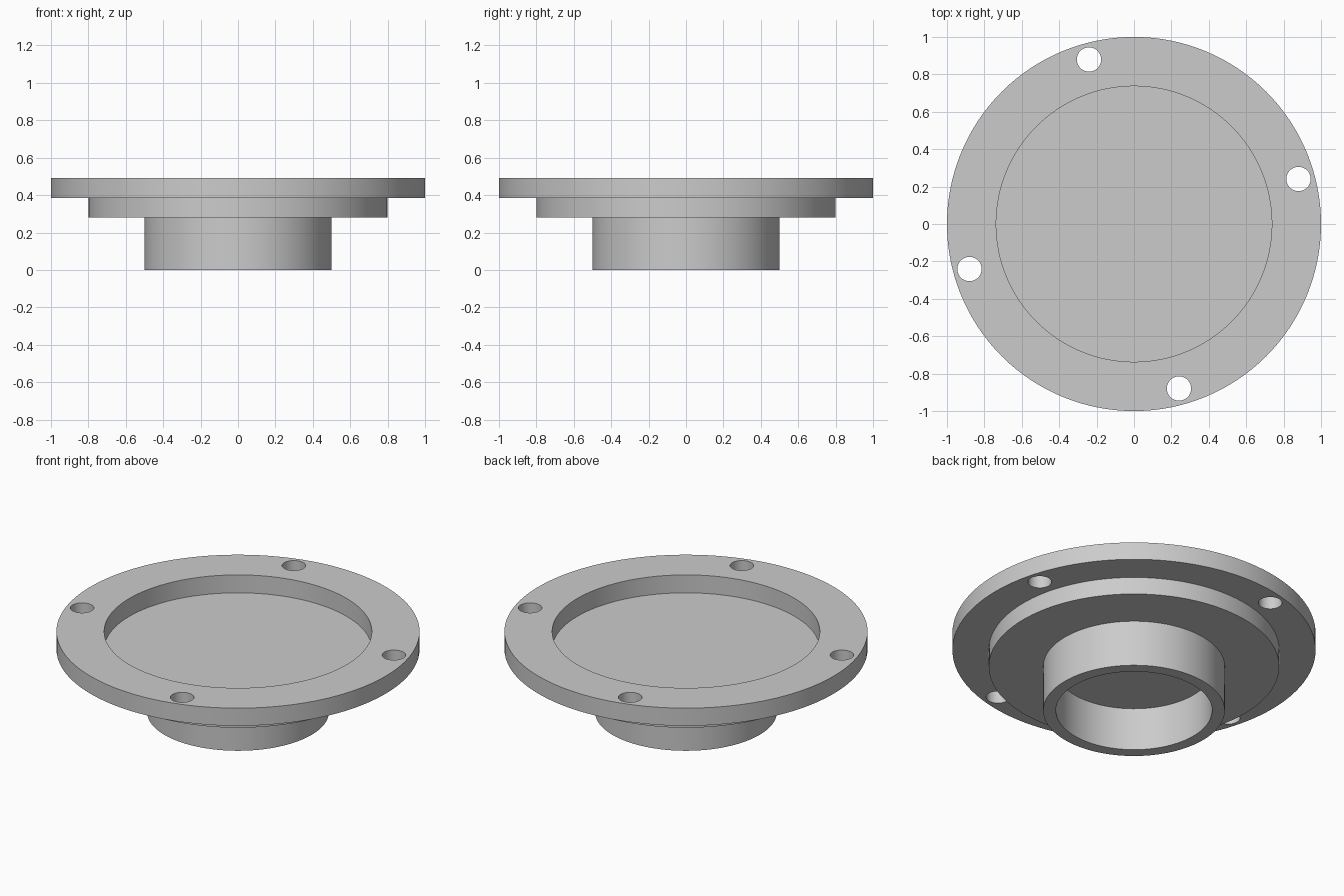
import bpy, bmesh, math
from mathutils import Matrix

if "Cube" in bpy.data.objects:
    bpy.data.objects.remove(bpy.data.objects["Cube"], do_unlink=True)

SEGMENTS = 128
HOLE_COUNT = 4
HOLE_ORBIT, HOLE_RADIUS = 0.912, 0.065
HOLE_START = math.radians(15.3)

grey = bpy.data.materials.new("plain_grey")
grey.use_nodes = True
grey.diffuse_color = (0.6, 0.6, 0.6, 1)
grey.node_tree.nodes["Principled BSDF"].inputs["Base Color"].default_value = (0.6, 0.6, 0.6, 1)


def make_object(name, bm):
    bmesh.ops.recalc_face_normals(bm, faces=bm.faces[:])
    mesh = bpy.data.meshes.new(name)
    bm.to_mesh(mesh)
    bm.free()
    mesh.materials.append(grey)
    obj = bpy.data.objects.new(name, mesh)
    bpy.context.collection.objects.link(obj)
    return obj


def lathe(name, profile):
    """Turn a radius/height profile around the z axis."""
    bm = bmesh.new()
    verts = [bm.verts.new((r, 0, z)) for r, z in profile]
    edges = [bm.edges.new(pair) for pair in zip(verts, verts[1:])]
    bmesh.ops.spin(bm, geom=verts + edges, cent=(0, 0, 0), axis=(0, 0, 1),
                   angle=math.tau, steps=SEGMENTS)
    bmesh.ops.remove_doubles(bm, verts=bm.verts[:], dist=0.0001)
    return make_object(name, bm)


# Stepped flange: hollow hub, collar and rim with a shallow top recess
flange = lathe("stepped_flange", [
    (0, 0.26), (0.43, 0.26), (0.43, 0),          # bore
    (0.5, 0), (0.5, 0.28),                       # hub
    (0.8, 0.28), (0.8, 0.385),                   # collar
    (1, 0.385), (1, 0.492),                      # rim
    (0.737, 0.492), (0.737, 0.383), (0, 0.383),  # recess
])

# Bolt holes through the rim
bm = bmesh.new()
for i in range(HOLE_COUNT):
    place = (Matrix.Rotation(HOLE_START + i * math.tau / HOLE_COUNT, 4, "Z")
             @ Matrix.Translation((HOLE_ORBIT, 0, 0.44)))
    bmesh.ops.create_cone(bm, cap_ends=True, segments=40, radius1=HOLE_RADIUS,
                          radius2=HOLE_RADIUS, depth=0.3, matrix=place)
cutter = make_object("bolt_hole_cutter", bm)
cutter.hide_render = True

drill = flange.modifiers.new("bolt_holes", "BOOLEAN")
drill.operation = "DIFFERENCE"
drill.solver = "EXACT"
drill.object = cutter

bpy.ops.object.select_all(action="DESELECT")
flange.select_set(True)
bpy.context.view_layer.objects.active = flange
bpy.ops.object.modifier_apply(modifier=drill.name)
bpy.data.objects.remove(cutter, do_unlink=True)
bpy.ops.object.shade_smooth_by_angle(angle=math.radians(30))
